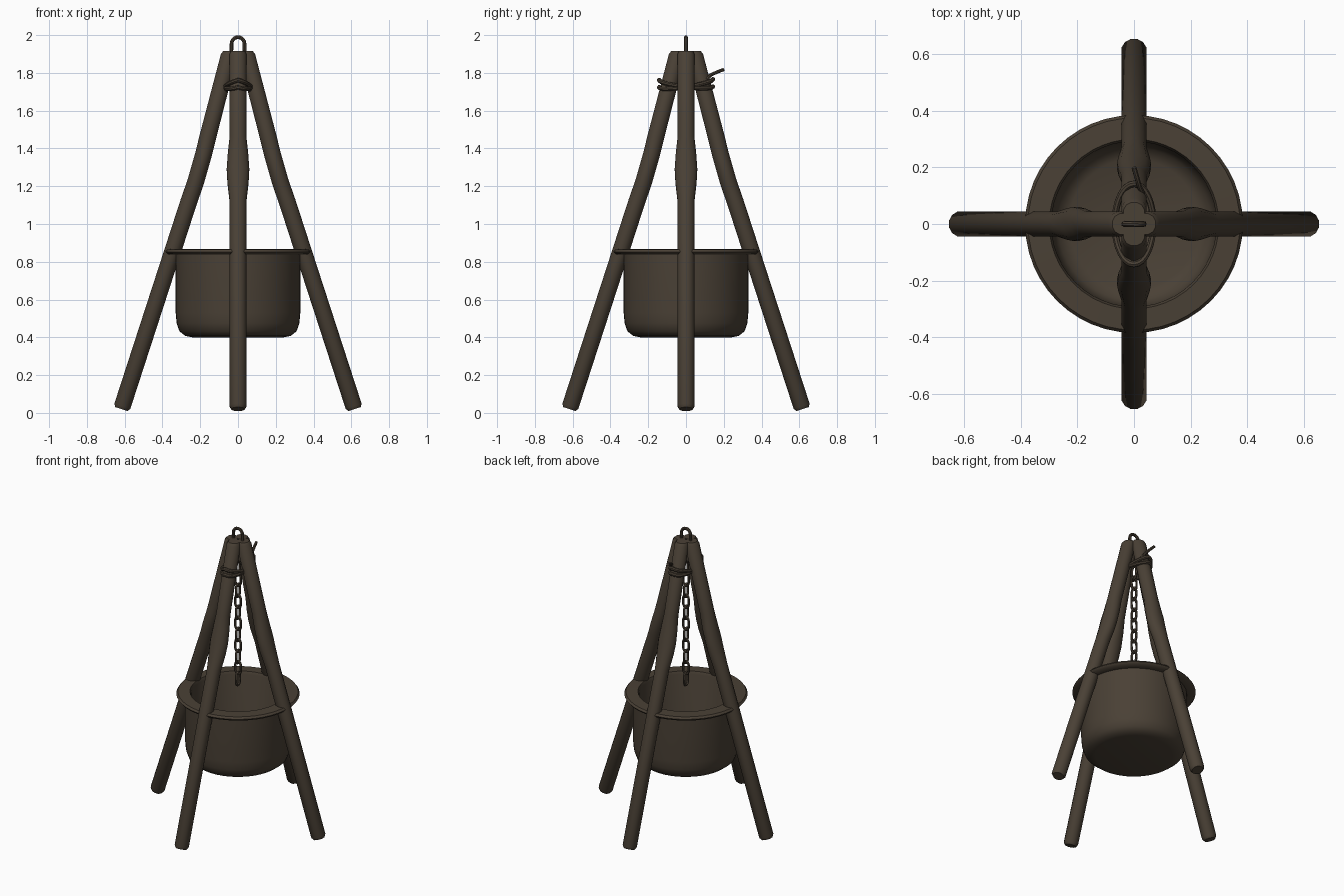
import bpy, bmesh, math
from mathutils import Vector, Matrix

old = bpy.data.objects.get("Cube")
if old:
    bpy.data.objects.remove(old)

brown = bpy.data.materials.new("dark_brown")
brown.use_nodes = True
colour = (0.068, 0.052, 0.036, 1)
brown.diffuse_color = colour
bsdf = brown.node_tree.nodes["Principled BSDF"]
bsdf.inputs["Base Color"].default_value = colour
bsdf.inputs["Roughness"].default_value = 0.9


def finish(name, bm, angle=40):
    bmesh.ops.recalc_face_normals(bm, faces=bm.faces)
    mesh = bpy.data.meshes.new(name)
    bm.to_mesh(mesh)
    bm.free()
    mesh.materials.append(brown)
    obj = bpy.data.objects.new(name, mesh)
    bpy.context.collection.objects.link(obj)
    bpy.ops.object.select_all(action='DESELECT')
    obj.select_set(True)
    bpy.context.view_layer.objects.active = obj
    bpy.ops.object.shade_smooth_by_angle(angle=math.radians(angle))
    return obj


def skin(bm, rings, closed=False):
    """Join rings of points into a tube, capped unless closed."""
    loops = [[bm.verts.new(p) for p in ring] for ring in rings]
    n = len(loops[0])
    pairs = list(zip(loops, loops[1:]))
    if closed:
        pairs.append((loops[-1], loops[0]))
    else:
        bm.faces.new(loops[0])
        bm.faces.new(loops[-1])
    for a, b in pairs:
        for i in range(n):
            j = (i + 1) % n
            bm.faces.new((a[i], a[j], b[j], b[i]))


def tube(bm, path, radius, closed=False, sides=8):
    """Sweep a round section along a path."""
    path = [Vector(p) for p in path]
    n = len(path)
    rings, side = [], None
    for i, p in enumerate(path):
        a = path[(i - 1) % n] if closed or i else p
        b = path[(i + 1) % n] if closed or i < n - 1 else p
        t = (b - a).normalized()
        if side is None:
            side = t.orthogonal()
        side = (side - t * side.dot(t)).normalized()
        up = t.cross(side)
        rings.append([p + (side * math.cos(k) + up * math.sin(k)) * radius
                      for k in (2 * math.pi * s / sides for s in range(sides))])
    skin(bm, rings, closed)


# Legs: bent poles with a swollen knee; (outward, height, tilt, radius, side radius)
leg_profile = [
    (0.617, 0.020, 0.31, 0.036, 0.036),
    (0.612, 0.036, 0.31, 0.046, 0.046),
    (0.260, 1.120, 0.31, 0.046, 0.046),
    (0.225, 1.220, 0.28, 0.046, 0.058),
    (0.205, 1.290, 0.25, 0.046, 0.062),
    (0.182, 1.370, 0.24, 0.046, 0.056),
    (0.160, 1.460, 0.24, 0.046, 0.046),
    (0.046, 1.900, 0.00, 0.046, 0.046),
    (0.042, 1.917, 0.00, 0.036, 0.038),
]
for name, turn in (("left", 0), ("back", 1), ("right", 2), ("front", 3)):
    bm = bmesh.new()
    rings = []
    for out, height, tilt, r, rs in leg_profile:
        normal = Vector((math.cos(math.asin(tilt)), 0, tilt))
        rings.append([Vector((out, 0, height)) + normal * r * math.cos(a)
                      + Vector((0, rs * math.sin(a), 0))
                      for a in (math.pi * (k + 0.5) / 6 for k in range(12))])
    skin(bm, rings)
    bmesh.ops.rotate(bm, verts=bm.verts, matrix=Matrix.Rotation(turn * math.pi / 2, 3, 'Z'))
    finish(name + "_leg", bm)

# Pot: turned profile with wall, rounded base and flat flared rim
pot_profile = [(0.24, 0.40), (0.28, 0.408), (0.31, 0.432), (0.325, 0.475), (0.33, 0.53),
               (0.33, 0.838), (0.375, 0.84), (0.385, 0.853), (0.375, 0.866), (0.30, 0.868),
               (0.292, 0.85), (0.29, 0.52), (0.27, 0.47), (0.23, 0.45)]
bm = bmesh.new()
skin(bm, [[(r * math.cos(a), r * math.sin(a), z)
           for a in (2 * math.pi * k / 48 for k in range(48))] for r, z in pot_profile])
finish("cooking_pot", bm, 50)

# Chain: alternating oval links hanging above the pot
bm = bmesh.new()
links, first, pitch = 11, 0.955, 0.076
for i in range(links):
    path = []
    for k in range(16):
        a = 2 * math.pi * k / 16
        across = 0.021 * math.cos(a)
        z = first + i * pitch + 0.03 * math.sin(a) + math.copysign(0.015, math.sin(a + 0.01))
        path.append((across, 0, z) if i % 2 else (0, across, z))
    tube(bm, path, 0.008, True, 6)
finish("chain", bm)

# Hanging loop on top
bm = bmesh.new()
arch = [(0.034 * math.cos(a), 0, 1.955 + 0.034 * math.sin(a))
        for a in (math.pi * k / 10 for k in range(11))]
tube(bm, [(0.036, 0, 1.88)] + arch + [(-0.036, 0, 1.88)], 0.010)
finish("top_loop", bm)

# Rope: two crossing wraps around the front and back legs, with a loose tail
bm = bmesh.new()
for tilt in (0.15, -0.12):
    path = []
    for k in range(32):
        a = 2 * math.pi * k / 32
        y = 0.142 * math.sin(a)
        path.append((0.068 * math.cos(a), y, 1.745 + tilt * y - 0.02 * abs(math.cos(a))))
    tube(bm, path, 0.012, True)
tube(bm, [(0.03, 0.11, 1.765), (0.02, 0.13, 1.788), (0.01, 0.165, 1.805), (0, 0.20, 1.818)], 0.009)
for x in (-0.066, 0.066):
    knot = Matrix.Translation((x, -0.02, 1.725)) @ Matrix.Diagonal((0.6, 1, 1.2, 1))
    bmesh.ops.create_icosphere(bm, subdivisions=2, radius=0.024, matrix=knot)
finish("rope_binding", bm)
